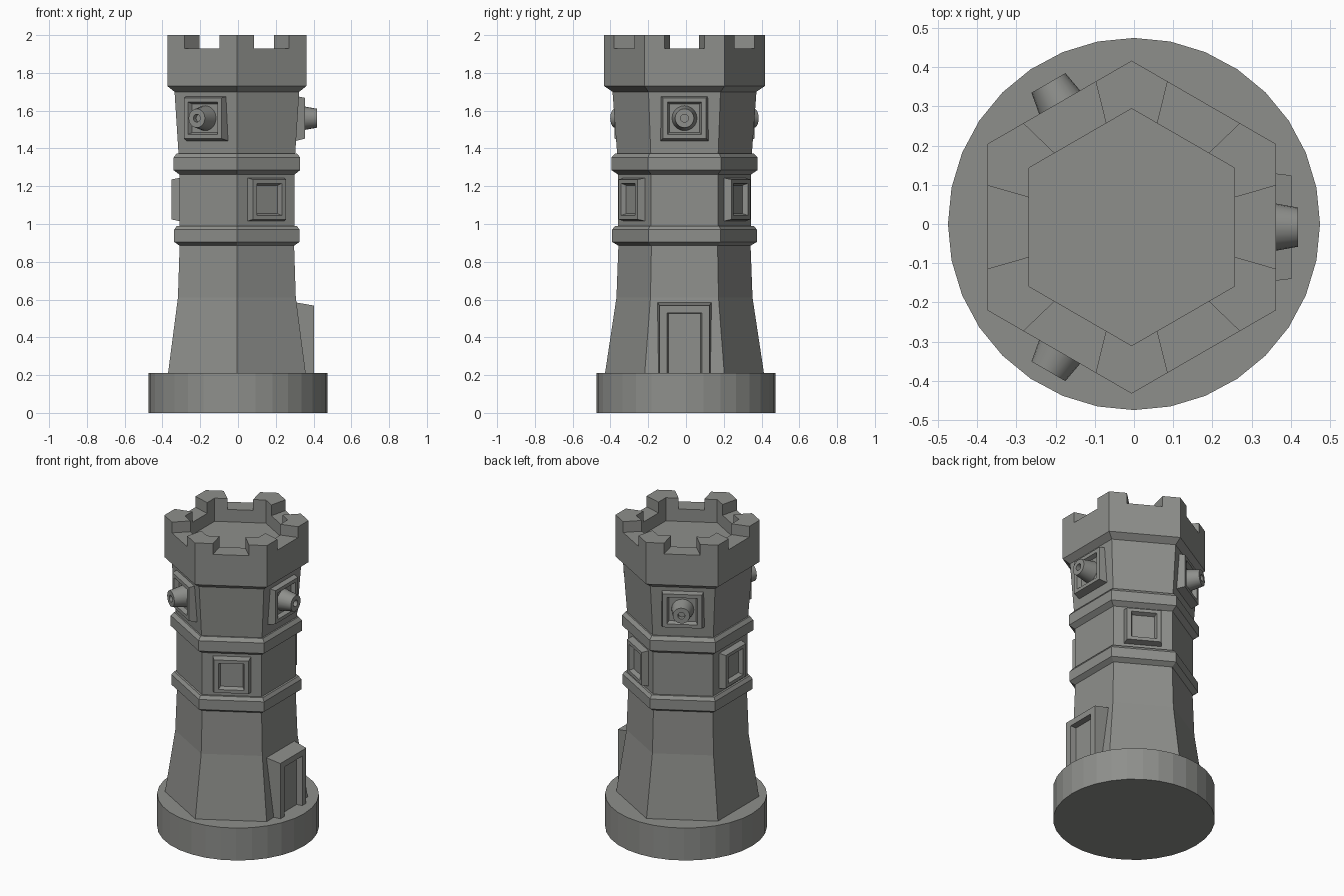
import bpy, bmesh, math
from mathutils import Vector

if "Cube" in bpy.data.objects:
    bpy.data.objects.remove(bpy.data.objects["Cube"])

CX, CY = -0.006, -0.008          # axis of the hexagonal tower
HALF = math.tan(math.pi / 6)     # half side length per unit of apothem
NOTCH = 0.289                    # half notch width per unit of apothem

stone = bpy.data.materials.new("grey stone")
stone.diffuse_color = (0.27, 0.275, 0.26, 1)
stone.use_nodes = True
stone.node_tree.nodes["Principled BSDF"].inputs["Base Color"].default_value = stone.diffuse_color


def finish(name, bm):
    bmesh.ops.recalc_face_normals(bm, faces=bm.faces[:])
    me = bpy.data.meshes.new(name)
    bm.to_mesh(me)
    bm.free()
    me.materials.append(stone)
    ob = bpy.data.objects.new(name, me)
    bpy.context.collection.objects.link(ob)
    return ob


def loft(rings, cap_start=True, cap_end=True):
    """Skin a series of closed rings that share a point count."""
    bm = bmesh.new()
    vs = [[bm.verts.new(p) for p in ring] for ring in rings]
    n = len(vs[0])
    bands = [[bm.faces.new((a[j], a[(j + 1) % n], b[(j + 1) % n], b[j]))
              for j in range(n)] for a, b in zip(vs, vs[1:])]
    if cap_start:
        bm.faces.new(vs[0])
    if cap_end:
        bm.faces.new(vs[-1])
    return bm, bands


def on_side(angle, depth, side, z):
    """Point at a distance out from the tower axis on the side facing angle."""
    c, s = math.cos(angle), math.sin(angle)
    return Vector((CX + c * depth - s * side, CY + s * depth + c * side, z))


def hex_ring(apothem, z, stops=(HALF,)):
    return [on_side(math.radians(60 * k), apothem, apothem * s, z)
            for k in range(6) for s in stops]


def panel(name, angle, steps):
    """Framed panel; steps are (depth, half width, bottom, top)."""
    rings = [[on_side(angle, d, -w, z0), on_side(angle, d, w, z0),
              on_side(angle, d, w, z1), on_side(angle, d, -w, z1)]
             for d, w, z0, z1 in steps]
    return finish(name, loft(rings)[0])


# Round plinth
finish("plinth", loft([[(r * math.cos(math.tau * i / 32), r * math.sin(math.tau * i / 32), z)
                        for i in range(32)] for r, z in ((0.475, 0), (0.475, 0.21))])[0])

# Hexagonal shaft with flared foot and two moulded bands
shaft = [(0.365, 0.205), (0.312, 0.61), (0.303, 0.885), (0.332, 0.905), (0.332, 0.97),
         (0.318, 0.99), (0.305, 0.99), (0.305, 1.262), (0.335, 1.285), (0.335, 1.352),
         (0.318, 1.374), (0.309, 1.374), (0.33, 1.70)]
finish("tower_shaft", loft([hex_ring(a, z) for a, z in shaft])[0])

# Crown: parapet wall around a sunken floor, merlons raised at the corners
crown = [(0.33, 1.70), (0.368, 1.73), (0.368, 1.93), (0.262, 1.93), (0.262, 1.85)]
bm, bands = loft([hex_ring(a, z, (-NOTCH, NOTCH, HALF)) for a, z in crown], cap_start=False)
raised = [f for j, f in enumerate(bands[2]) if j % 3]
new = bmesh.ops.extrude_face_region(bm, geom=raised)["geom"]
bmesh.ops.delete(bm, geom=[f for f in raised if f.is_valid], context='FACES_ONLY')
bmesh.ops.translate(bm, vec=(0, 0, 0.07),
                    verts=[g for g in new if isinstance(g, bmesh.types.BMVert)])
finish("crown", bm)

# Doorway
panel("doorway", 0, [(0.30, 0.145, 0.205, 0.587), (0.408, 0.132, 0.205, 0.568),
                     (0.408, 0.092, 0.205, 0.53), (0.372, 0.085, 0.205, 0.525)])

for k in range(3):
    # Gun port and barrel
    a = math.radians(120 * k)
    panel(f"gun_port_{k}", a, [(0.30, 0.13, 1.437, 1.68), (0.361, 0.115, 1.452, 1.668),
                               (0.361, 0.09, 1.474, 1.645), (0.335, 0.08, 1.484, 1.635)])
    profile = [(0.32, 0.069), (0.425, 0.05), (0.425, 0.021), (0.395, 0.021)]
    rings = [[on_side(a, d, r * math.cos(math.tau * i / 20),
                      1.56 + r * math.sin(math.tau * i / 20)) for i in range(20)]
             for d, r in profile]
    barrel = finish(f"gun_barrel_{k}", loft(rings)[0])
    bpy.ops.object.select_all(action='DESELECT')
    barrel.select_set(True)
    bpy.context.view_layer.objects.active = barrel
    bpy.ops.object.shade_smooth_by_angle(angle=math.radians(30))

    # Window on the alternate sides
    panel(f"window_{k}", a + math.radians(60),
          [(0.29, 0.116, 1.012, 1.247), (0.345, 0.102, 1.024, 1.236),
           (0.345, 0.076, 1.045, 1.215), (0.318, 0.066, 1.055, 1.205)])
